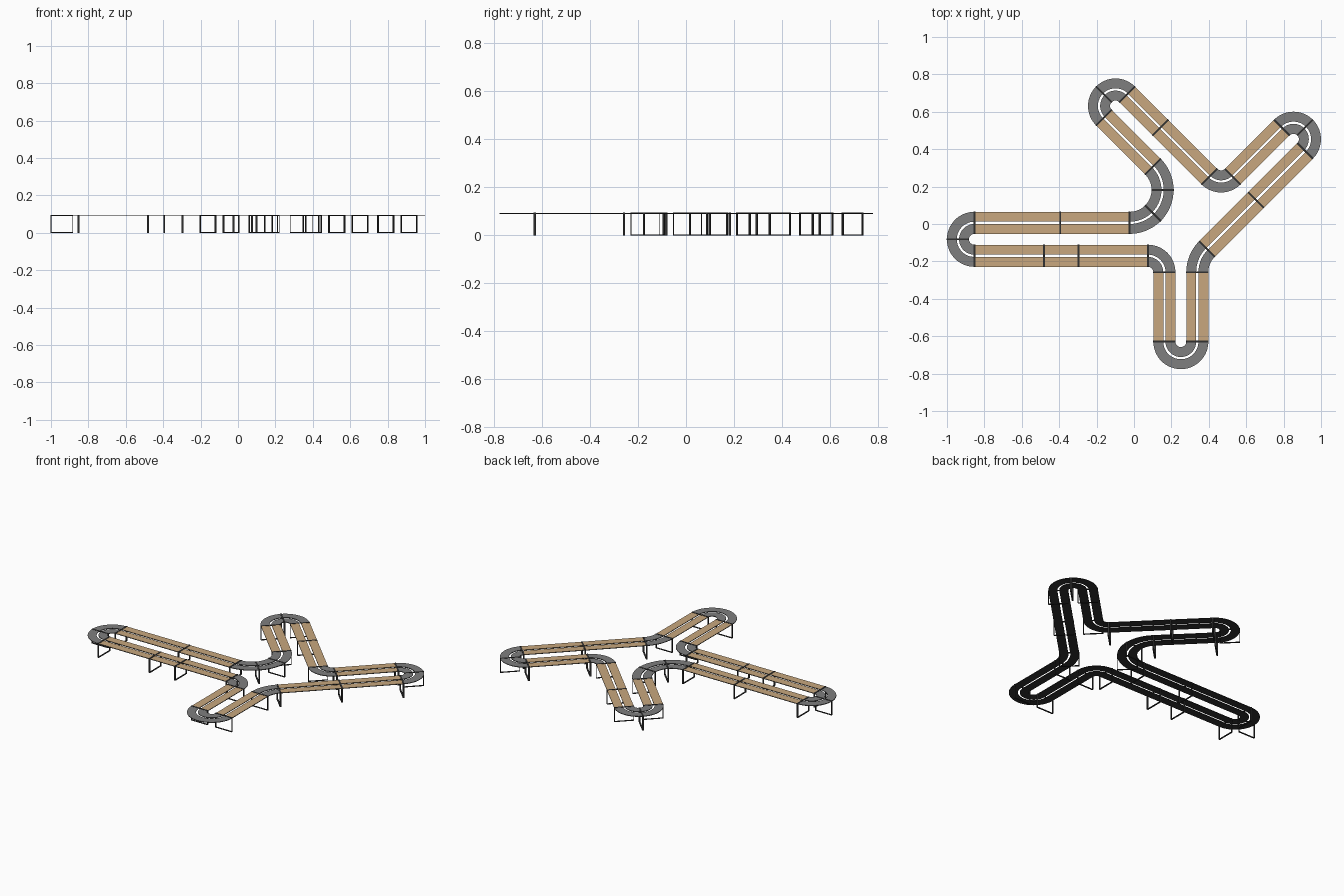
import bpy, bmesh, math
from mathutils import Vector

if "Cube" in bpy.data.objects:
    bpy.data.objects.remove(bpy.data.objects["Cube"])

L = 0.371            # standard straight
R1, R2 = 0.088, 0.176  # tight and wide curve radii
HALF, GAP = 0.059, 0.006   # half track width, half of the centre slot
Z0, Z1 = 0.089, 0.093      # track slab heights


def material(name, col):
    m = bpy.data.materials.new(name)
    m.diffuse_color = (*col, 1)
    m.use_nodes = True
    m.node_tree.nodes["Principled BSDF"].inputs["Base Color"].default_value = m.diffuse_color
    return m


tan = material("tan", (0.58, 0.39, 0.21))
grey = material("grey", (0.21, 0.21, 0.21))
dark = material("dark", (0.03, 0.03, 0.03))


def finish(bm, name, mats):
    bmesh.ops.recalc_face_normals(bm, faces=bm.faces)
    me = bpy.data.meshes.new(name)
    bm.to_mesh(me)
    bm.free()
    for m in mats:
        me.materials.append(m)
    ob = bpy.data.objects.new(name, me)
    bpy.context.collection.objects.link(ob)


# Track piece: two lane slabs swept along a list of (point, heading)
def track(name, path, top):
    bm = bmesh.new()
    for a, b in ((-HALF, -GAP), (GAP, HALF)):
        rings = []
        for p, h in path:
            n = Vector((-math.sin(h), math.cos(h), 0))
            rings.append([bm.verts.new(p + n * o + Vector((0, 0, z)))
                          for o, z in ((a, Z0), (b, Z0), (b, Z1), (a, Z1))])
        for r, s in zip(rings, rings[1:]):
            for i in range(4):
                j = (i + 1) % 4
                f = bm.faces.new((r[i], r[j], s[j], s[i]))
                f.material_index = 1 if i == 2 else 0
        bm.faces.new(rings[0])
        bm.faces.new(rings[-1])
    finish(bm, name, [dark, top])


# Support: flat strap bent into a rectangular frame around the joint
def support(name, p, h, depth=0.01, t=0.003, top=0.0945):
    bm = bmesh.new()
    d = Vector((math.cos(h), math.sin(h), 0))
    n = Vector((-d.y, d.x, 0))
    w = HALF + 0.001
    loops = []
    for e in (-depth / 2, depth / 2):
        for k in (0, t):
            loops.append([bm.verts.new(p + d * e + n * x + Vector((0, 0, z)))
                          for x, z in ((-w + k, k), (w - k, k),
                                       (w - k, top - k), (-w + k, top - k))])
    for a, b in ((0, 1), (1, 3), (3, 2), (2, 0)):
        for i in range(4):
            j = (i + 1) % 4
            bm.faces.new((loops[a][i], loops[a][j], loops[b][j], loops[b][i]))
    finish(bm, name, [dark])


# Layout: (length, None) is a straight, (radius, angle) is a curve, left positive
S = (L, None)
U = [(R1, 90), (R1, 90)]
layout = [S, (L / 2, None), S, (R1, -90), S, (R1, 180), S, (R2, -45), S, S, *U,
          S, (R1, -90), S, (0.2515, None), *U, S, *[(R2, -45)] * 3,
          S, (0.459, None), *U]

p, h = Vector((-0.853, -0.17, 0)), 0.0
for k, (size, angle) in enumerate(layout):
    support(f"support_{k + 1}", p, h)
    if angle is None:
        q = p + Vector((math.cos(h), math.sin(h), 0)) * size
        track(f"straight_track_{k + 1}", [(p, h), (q, h)], tan)
        p = q
    else:
        s = 1 if angle > 0 else -1
        c = p + Vector((-math.sin(h), math.cos(h), 0)) * size * s
        steps = abs(angle) // 5
        path = []
        for i in range(steps + 1):
            g = h + math.radians(angle) * i / steps
            path.append((c + Vector((math.sin(g), -math.cos(g), 0)) * size * s, g))
        track(f"curved_track_{k + 1}", path, grey)
        p, h = path[-1]
